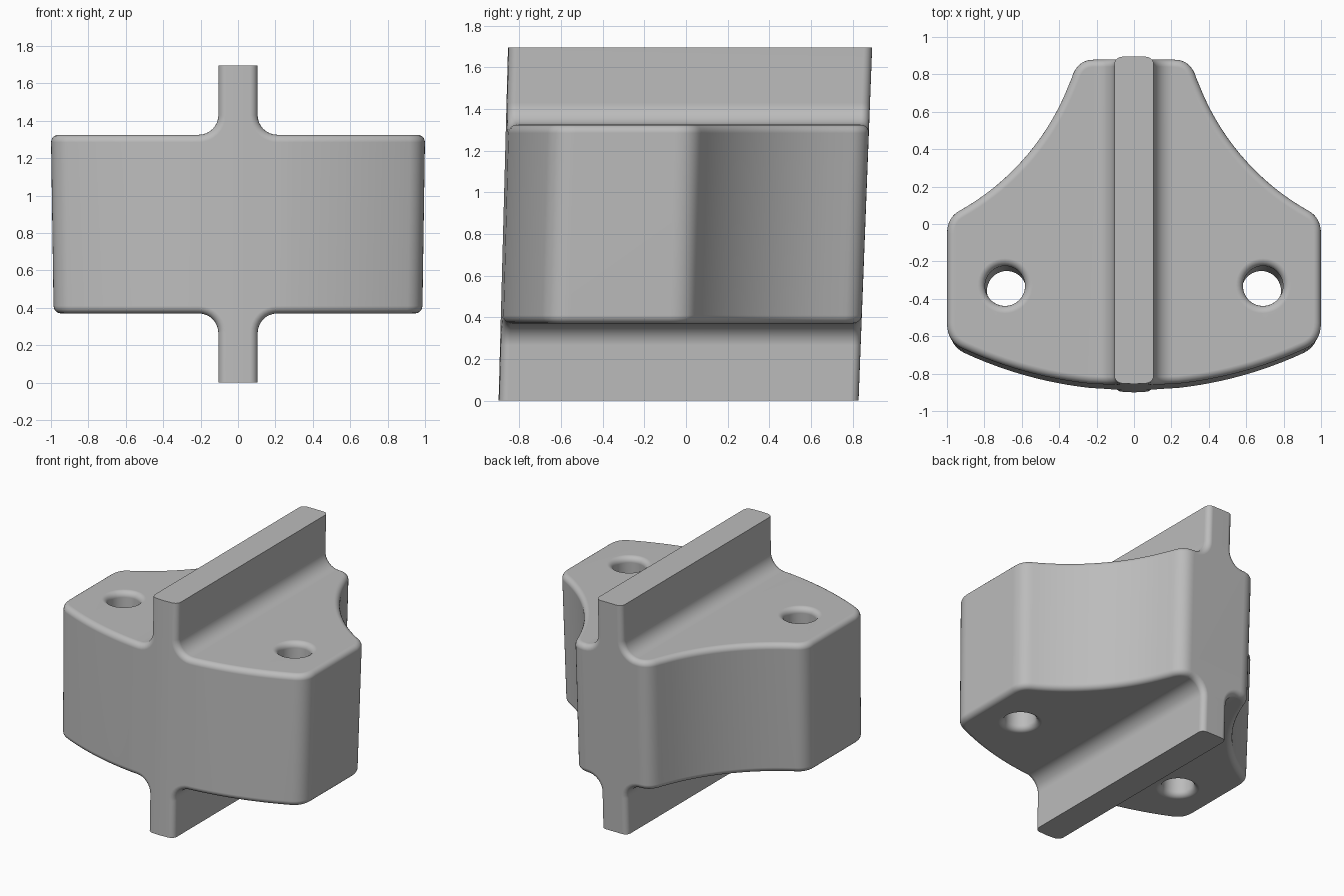
import bpy, bmesh
from math import sin, cos, pi, sqrt
from mathutils import Vector

if "Cube" in bpy.data.objects:
    bpy.data.objects.remove(bpy.data.objects["Cube"])

RIB, FILLET, ROUND = 0.105, 0.105, 0.04       # rib half width, rib fillet, edge rounding
LOW, HIGH, TOP = 0.375, 1.325, 1.695          # plate bottom, plate top, rib top


def prism(name, points, start, sweep):
    """Closed polygon swept into a solid object."""
    bm = bmesh.new()
    face = bm.faces.new([bm.verts.new(Vector(p) + start) for p in points])
    out = bmesh.ops.extrude_face_region(bm, geom=[face])
    moved = [v for v in out["geom"] if isinstance(v, bmesh.types.BMVert)]
    bmesh.ops.translate(bm, vec=sweep, verts=moved)
    bmesh.ops.recalc_face_normals(bm, faces=bm.faces)
    mesh = bpy.data.meshes.new(name)
    bm.to_mesh(mesh)
    bm.free()
    obj = bpy.data.objects.new(name, mesh)
    bpy.context.scene.collection.objects.link(obj)
    return obj


def corner(a, mid, b, steps=8):
    """Rounded corner from a to b, pulled towards mid."""
    a, mid, b = Vector(a), Vector(mid), Vector(b)
    ts = [i / steps for i in range(steps + 1)]
    return [tuple(a * (1 - t) ** 2 + mid * 2 * t * (1 - t) + b * t * t) for t in ts]


def front_arc(x):
    return (x, 1.335 - sqrt(2.2 ** 2 - x * x))


# Cross section: rib standing through a plate, joined by fillets
quarter = [(1.3, HIGH)]
for i in range(9):
    a = pi / 2 * i / 8
    quarter.append((RIB + FILLET - FILLET * sin(a), HIGH + FILLET - FILLET * cos(a)))
quarter.append((RIB, TOP))
mid = TOP / 2
upper = quarter + [(-x, z) for x, z in reversed(quarter)]
lower = [(-x, 2 * mid - z) for x, z in upper]
section = [(x, 0, z) for x, z in upper + lower]
body = prism("bracket_body", section, Vector((0, -1.2, 0)), Vector((0, 2.4, 0)))

# Plan outline: bowed front, straight sides, hollow flanks, flat back
half = [front_arc(0.24 + 0.68 * i / 12) for i in range(12)]
half += corner(front_arc(0.92), front_arc(1.0), (1, -0.53))
half += corner((1, -0.05), (1, 0.037), (0.93, 0.074))
for i in range(1, 20):
    a = pi + 1.057 + (0.341 - 1.057) * i / 20
    half.append((1.577 + 1.317 * cos(a), 1.221 + 1.317 * sin(a)))
half += corner((0.334, 0.78), (0.305, 0.88), (0.215, 0.88))
outline = [front_arc(0)] + half + [(-x, y) for x, y in reversed(half)]
plan = prism("plan_cutter", [(x, y, 0) for x, y in outline],
             Vector((0, 0, -0.2)), Vector((0, 0, 2.2)))

# Bolt holes
cutters = [(plan, 'INTERSECT')]
ring = [(0.107 * cos(2 * pi * i / 40), 0.107 * sin(2 * pi * i / 40), 0) for i in range(40)]
for side in (-1, 1):
    hole = prism("hole_cutter", ring, Vector((0.69 * side, -0.33, 0.1)), Vector((0, 0, 1.5)))
    cutters.append((hole, 'DIFFERENCE'))

for cutter, operation in cutters:
    mod = body.modifiers.new(operation.title(), 'BOOLEAN')
    mod.operation, mod.solver, mod.object = operation, 'EXACT', cutter
bpy.context.view_layer.update()
solid = body.evaluated_get(bpy.context.evaluated_depsgraph_get())
bm = bmesh.new()
bm.from_mesh(solid.to_mesh())
body.modifiers.clear()
for cutter, _ in cutters:
    bpy.data.objects.remove(cutter)

# Round every sharp edge except the flat ends of the rib
bmesh.ops.remove_doubles(bm, verts=bm.verts, dist=0.0001)


def rounded(edge):
    zs = [v.co.z for v in edge.verts]
    flat_end = max(zs) < 0.001 or min(zs) > TOP - 0.001
    return len(edge.link_faces) == 2 and edge.calc_face_angle() > 0.9 and not flat_end


bmesh.ops.bevel(bm, geom=[e for e in bm.edges if rounded(e)], offset=ROUND,
                offset_type='OFFSET', segments=5, profile=0.5, affect='EDGES',
                clamp_overlap=False)

# Slight lean towards the back and widening towards the top
for v in bm.verts:
    dz = v.co.z - HIGH
    if abs(v.co.x) > RIB + FILLET:
        v.co.x *= 1 + 0.015 * dz
    v.co.y = v.co.y * (1 + 0.0068 * dz) + 0.0325 * dz
bm.to_mesh(body.data)
bm.free()

# Colour and shading
grey = bpy.data.materials.new("plain_grey")
grey.use_nodes = True
colour = (0.5, 0.5, 0.5, 1)
grey.diffuse_color = colour
grey.node_tree.nodes["Principled BSDF"].inputs["Base Color"].default_value = colour
body.data.materials.clear()
body.data.materials.append(grey)
for o in bpy.context.selected_objects:
    o.select_set(False)
body.select_set(True)
bpy.context.view_layer.objects.active = body
bpy.ops.object.shade_smooth_by_angle(angle=0.6)
weighted = body.modifiers.new("Weighted normals", 'WEIGHTED_NORMAL')
weighted.keep_sharp = True
